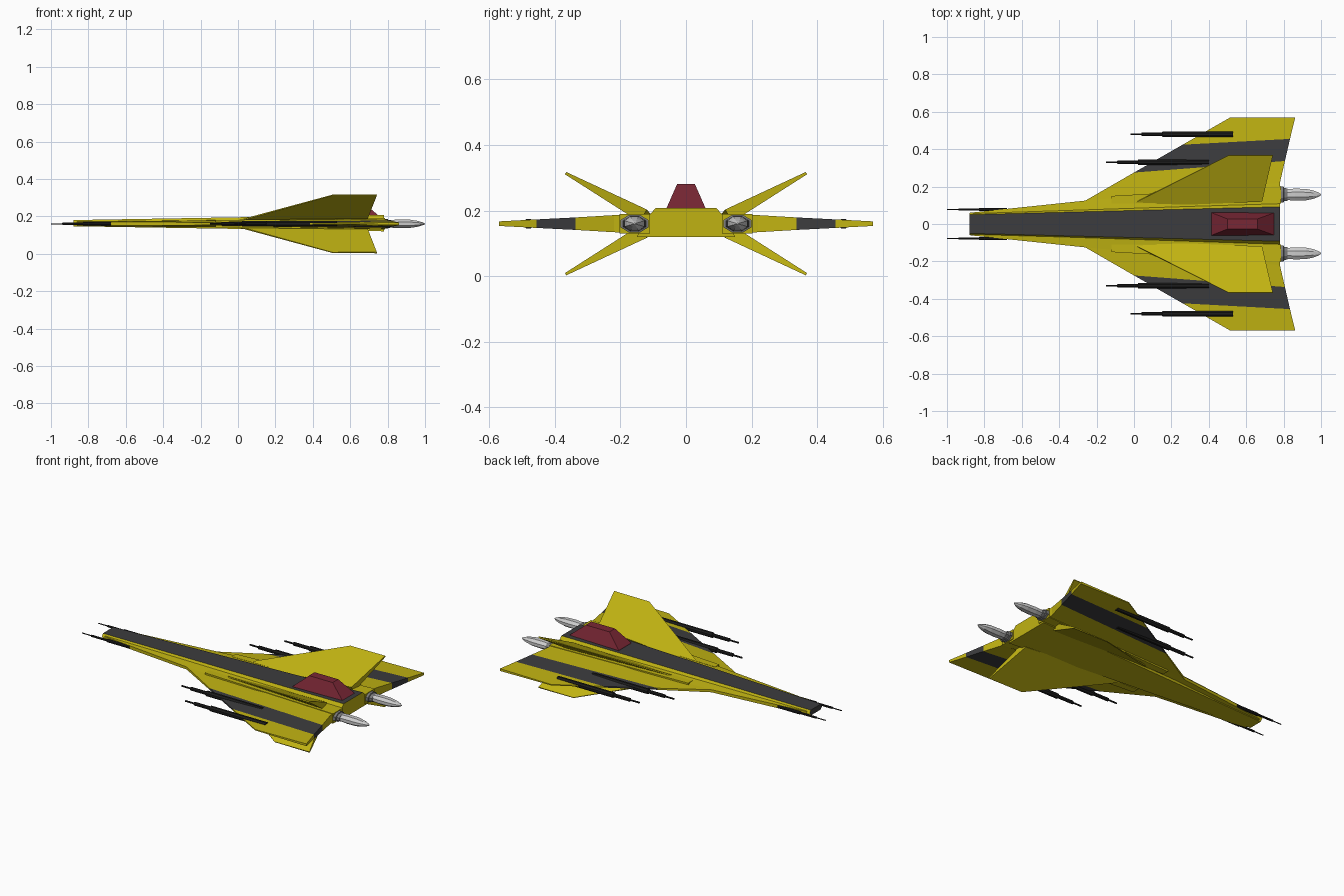
import bpy, bmesh, math
from mathutils import Vector

if "Cube" in bpy.data.objects:
    bpy.data.objects.remove(bpy.data.objects["Cube"])

MID = 0.16  # height of the symmetry plane; all meshes are drawn relative to it


def material(name, r, g, b):
    m = bpy.data.materials.new(name)
    m.diffuse_color = (r, g, b, 1)
    m.use_nodes = True
    m.node_tree.nodes["Principled BSDF"].inputs["Base Color"].default_value = m.diffuse_color
    return m


YELLOW = material("yellow_paint", 0.53, 0.45, 0.006)
DARK = material("dark_stripe", 0.045, 0.045, 0.048)
RED = material("red_canopy", 0.19, 0.02, 0.035)
BLACK = material("gun_metal", 0.012, 0.012, 0.012)
STEEL = material("nozzle_grey", 0.2, 0.2, 0.2)


def loft(name, rings, mats=(), mirror=(False, False, False), pick=None):
    """Skin a list of equal-length rings, capping both ends."""
    bm = bmesh.new()
    loops = [[bm.verts.new(p) for p in ring] for ring in rings]
    n = len(loops[0])
    for s, (a, b) in enumerate(zip(loops, loops[1:])):
        for i in range(n):
            j = (i + 1) % n
            f = bm.faces.new((a[i], a[j], b[j], b[i]))
            if pick:
                f.material_index = pick(s, i)
    for k, ring in enumerate((loops[0], loops[-1])):
        f = bm.faces.new(ring)
        if pick:
            f.material_index = pick("cap", k)
    bmesh.ops.recalc_face_normals(bm, faces=bm.faces)
    mesh = bpy.data.meshes.new(name)
    bm.to_mesh(mesh)
    bm.free()
    for m in mats:
        mesh.materials.append(m)
    ob = bpy.data.objects.new(name, mesh)
    ob.location.z = MID
    bpy.context.collection.objects.link(ob)
    if any(mirror):
        ob.modifiers.new("mirror", 'MIRROR').use_axis = mirror
    return ob


def turned(name, profile, y, z=0.0, sy=1.0, sz=1.0, sides=8, mats=()):
    """Stepped tube along x from (x, radius) pairs, mirrored across the ship."""
    rings = []
    for x, r in profile:
        angs = [2 * math.pi * (i + 0.5) / sides for i in range(sides)]
        rings.append([(x, y + r * sy * math.cos(a), z + r * sz * math.sin(a)) for a in angs])
    return loft(name, rings, mats, (False, True, False))


# fuselage: tapered wedge with a dark top and nose
def hull(x, top, side, bottom, zt, zs, zb):
    half = [(top, zt), (side, zs), (bottom, zb)]
    return [(x, y, z) for y, z in half] + [(x, -y, z) for y, z in reversed(half)]


loft("fuselage",
     [hull(-0.88, 0.05, 0.06, 0.045, 0.02, 0.003, -0.013),
      hull(0.78, 0.092, 0.112, 0.15, 0.048, 0.026, -0.04)],
     (YELLOW, DARK), pick=lambda s, i: int((s == 0 and i == 5) or (s == "cap" and i == 0)))

# wings: leading edge x, y, half height, then trailing edge x, y, half height
stations = [(-0.86, 0.0, 0.013, 0.78, 0.0, 0.032),
            (-0.86, 0.062, 0.011, 0.78, 0.10, 0.030),
            (-0.26, 0.125, 0.008, 0.78, 0.22, 0.026),
            (0.0, 0.275, 0.005, 0.807, 0.337, 0.019),
            (0.26, 0.424, 0.004, 0.834, 0.455, 0.013),
            (0.515, 0.57, 0.003, 0.862, 0.57, 0.007)]
loft("wings",
     [[(a, b, h), (c, d, k), (c, d, -k), (a, b, -h)] for a, b, h, c, d, k in stations],
     (YELLOW, DARK), (False, True, False), lambda s, i: int(s == 3))

# engine housings sunk into the wing roots
loft("engine_housings",
     [[(x, y0, h), (x, y1, h), (x, y1, -h), (x, y0, -h)]
      for x, y0, y1, h in ((-0.12, 0.11, 0.15, 0.02), (0.785, 0.11, 0.202, 0.030))],
     (YELLOW,), (False, True, False))

# four crossed tail fins
normal = Vector((0, -0.48, 0.87))


def fin_ring(le, te, h, k):
    le, te = Vector(le), Vector(te)
    return [le + normal * h, te + normal * k, te - normal * k, le - normal * h]


loft("tail_fins",
     [fin_ring((-0.04, 0.092, 0.005), (0.685, 0.13, 0.024), 0.004, 0.022),
      fin_ring((0.505, 0.367, 0.154), (0.742, 0.367, 0.154), 0.002, 0.004)],
     (YELLOW,), (False, True, True))

# canopy
loft("canopy",
     [[(x0, -w, z), (x1, -w, z), (x1, w, z), (x0, w, z)]
      for x0, x1, w, z in ((0.41, 0.755, 0.062, 0.035), (0.415, 0.75, 0.06, 0.046),
                           (0.50, 0.66, 0.027, 0.121))], (RED,))

# engine nozzles and pointed exhaust cones
turned("engine_nozzles", [(0.77, 0.046), (0.80, 0.046), (0.802, 0.038), (0.82, 0.036)],
       0.157, sz=0.62, mats=(STEEL,))
turned("exhaust_cones", [(0.81, 0.030), (0.86, 0.035), (0.92, 0.033), (0.96, 0.024),
                         (0.985, 0.013), (1.0, 0.003)], 0.157, sz=0.72)

# guns: thin muzzle, barrel, thick breech
for name, tip, y in (("inner_wing_guns", -0.15, 0.33), ("outer_wing_guns", -0.02, 0.48),
                     ("nose_guns", -1.0, 0.078)):
    r = 0.6 if name == "nose_guns" else 1.0
    steps = [(0, 0.005), (0.06, 0.005), (0.062, 0.0105), (0.17, 0.0105), (0.172, 0.016)]
    end = 0.32 if name == "nose_guns" else 0.55
    turned(name, [(tip + d, q * r) for d, q in steps + [(end, 0.016)]],
           y, mats=(BLACK,))
